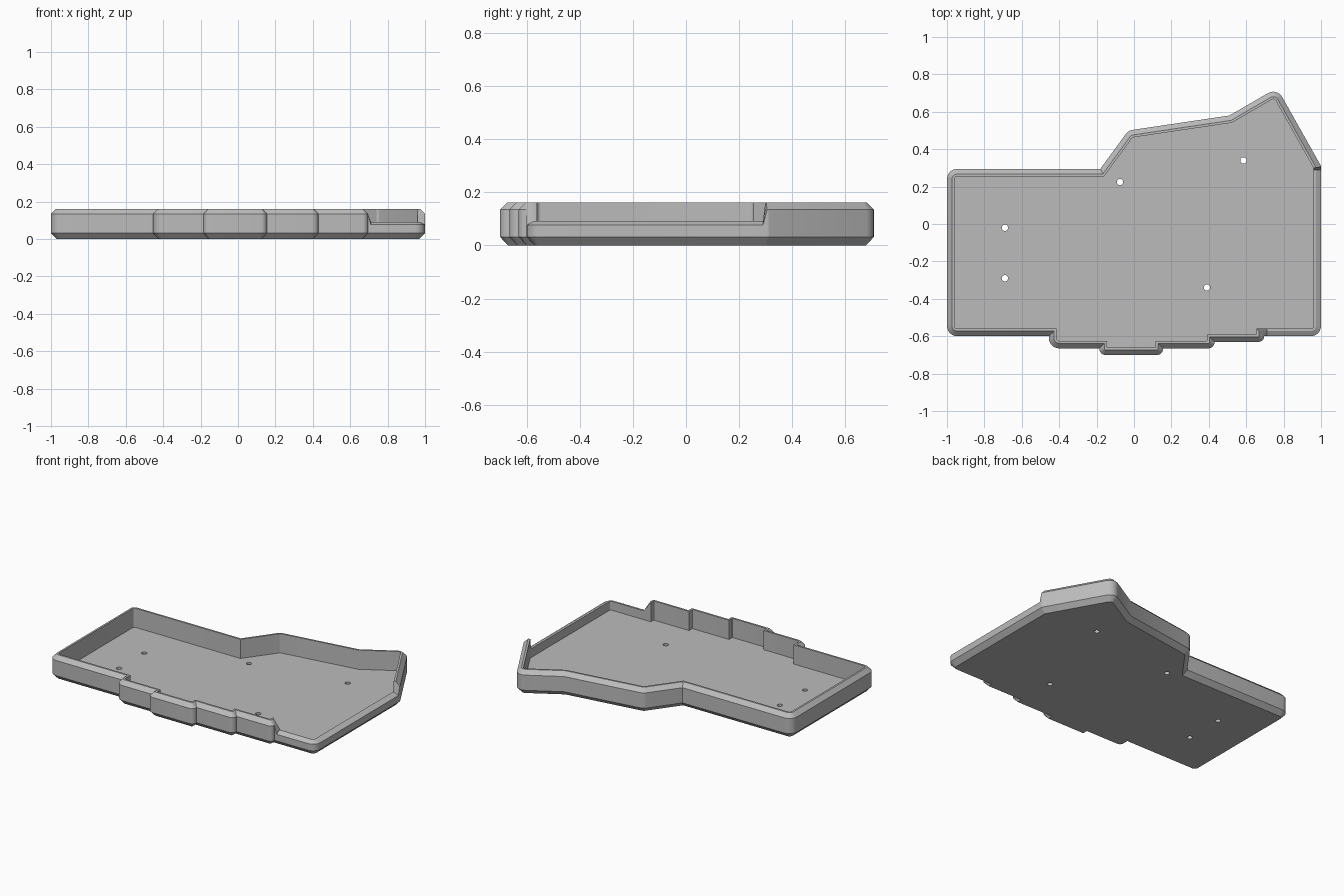
import bpy, bmesh, math
from mathutils import Vector

cube = bpy.data.objects.get("Cube")
if cube:
    bpy.data.objects.remove(cube, do_unlink=True)

mat = bpy.data.materials.new("mid grey plastic")
mat.use_nodes = True
grey = (0.5, 0.5, 0.5, 1)
mat.diffuse_color = grey
mat.node_tree.nodes["Principled BSDF"].inputs["Base Color"].default_value = grey

# Outer outline, counter-clockwise; True marks the lowered side opening
OUTLINE = [(-1, -.6), (-.455, -.6), (-.455, -.665), (-.185, -.665), (-.185, -.7),
           (.155, -.7), (.155, -.665), (.43, -.665), (.43, -.63), (.695, -.63),
           (.695, -.6), (.71, -.6, True), (1, -.6, True), (1, .29, True),
           (1, .31), (.765, .728), (.51, .58), (-.03, .5), (-.18, .295), (-1, .295)]
# Wall section: inset from the outline, full height, height at the opening
SECTION = [(.03, 0, 0), (0, .032, .032), (0, .135, .077), (.027, .162, .092),
           (.04, .162, .092), (.04, .032, .032)]
RADIUS = .055
ARC = 6


def ring(inset, high, low):
    """Outline moved inwards, with its convex corners rounded."""
    pts = [Vector(p[:2]) for p in OUTLINE]
    out = []
    for i, p in enumerate(pts):
        before, after = p - pts[i - 1], pts[(i + 1) % len(pts)] - p
        d0, d1 = before.normalized(), after.normalized()
        n0, n1 = Vector((-d0.y, d0.x)), Vector((-d1.y, d1.x))
        corner = p + (n0 + n1) * inset / (1 + n0.dot(n1))
        z = low if len(OUTLINE[i]) > 2 else high
        turn = math.atan2(d0.cross(d1), d0.dot(d1))
        if turn < 1e-4:
            out.append((corner.x, corner.y, z))
            continue
        r = min(RADIUS, .9 * min(before.length, after.length))
        r = max(r - inset, .004)
        centre = corner - d0 * r * math.tan(turn / 2) + n0 * r
        start = math.atan2(-n0.y, -n0.x)
        for k in range(ARC + 1):
            a = start + turn * k / ARC
            out.append((centre.x + r * math.cos(a), centre.y + r * math.sin(a), z))
    return out


# Tray: stacked rings joined into walls, closed by the underside and the floor
bm = bmesh.new()
rings = [[bm.verts.new(c) for c in ring(*s)] for s in SECTION]
for a, b in zip(rings, rings[1:]):
    for i in range(len(a)):
        j = (i + 1) % len(a)
        bm.faces.new((a[i], a[j], b[j], b[i]))
bm.faces.new(rings[0][::-1])
bm.faces.new(rings[-1])
bmesh.ops.recalc_face_normals(bm, faces=bm.faces)
mesh = bpy.data.meshes.new("case_tray")
bm.to_mesh(mesh)
bm.free()
tray = bpy.data.objects.new("case_tray", mesh)
bpy.context.collection.objects.link(tray)
mesh.materials.append(mat)

# Screw holes through the floor
bm = bmesh.new()
for x, y in [(-.69, -.02), (-.69, -.29), (-.075, .225), (.585, .34), (.39, -.34)]:
    made = bmesh.ops.create_cone(bm, cap_ends=True, segments=20, radius1=.017,
                                 radius2=.017, depth=.2)
    bmesh.ops.translate(bm, verts=made["verts"], vec=(x, y, 0))
cut_mesh = bpy.data.meshes.new("screw_hole_cutter")
bm.to_mesh(cut_mesh)
bm.free()
cut_mesh.materials.append(mat)
cutter = bpy.data.objects.new("screw_hole_cutter", cut_mesh)
cutter.hide_render = True
bpy.context.collection.objects.link(cutter)

holes = tray.modifiers.new("screw_holes", "BOOLEAN")
holes.operation = "DIFFERENCE"
holes.solver = "EXACT"
holes.object = cutter
bpy.ops.object.select_all(action="DESELECT")
tray.select_set(True)
bpy.context.view_layer.objects.active = tray
bpy.ops.object.modifier_apply(modifier=holes.name)
bpy.data.objects.remove(cutter, do_unlink=True)
bpy.ops.object.shade_smooth_by_angle(angle=math.radians(25))
